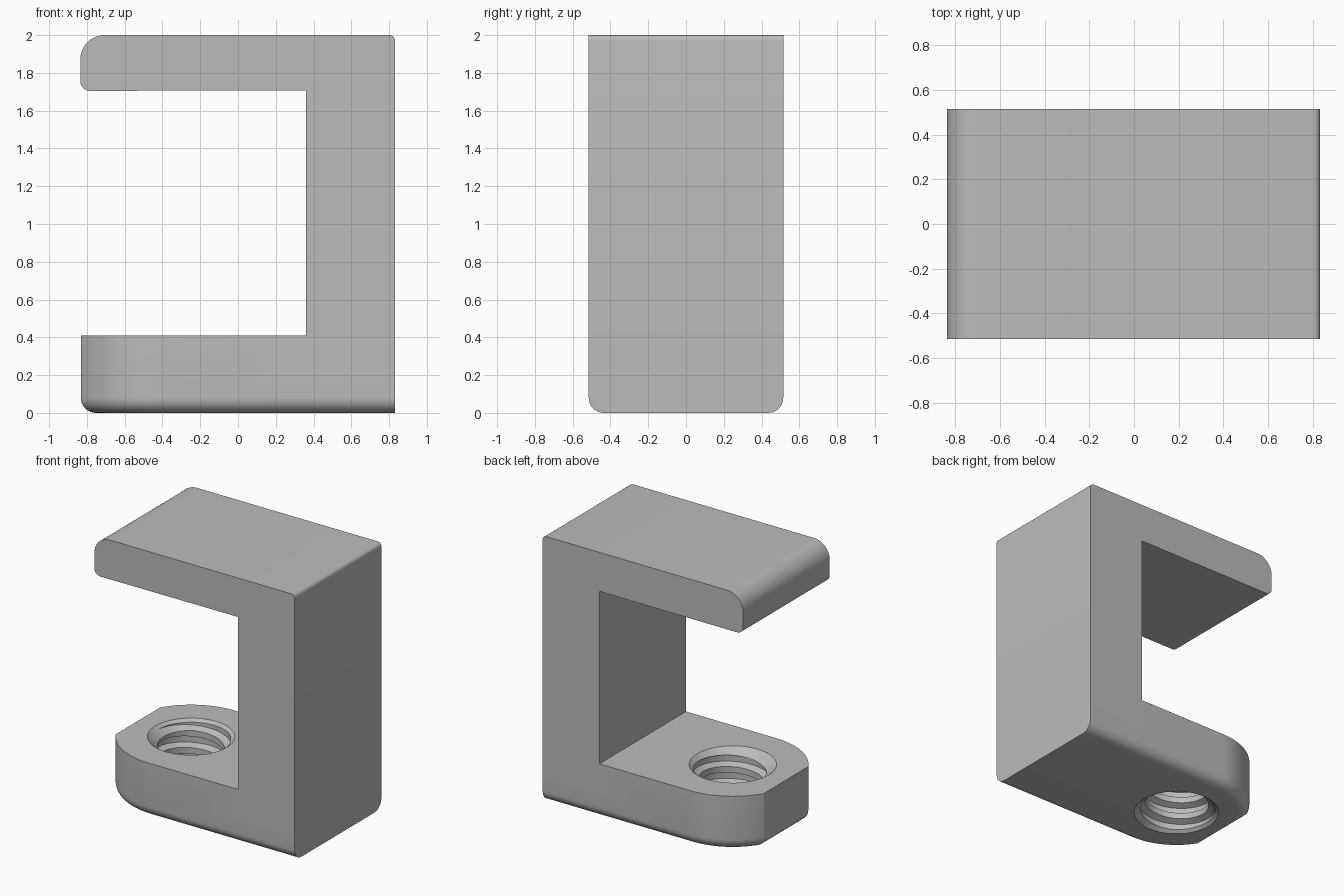
import bpy, bmesh
from math import pi, sin, cos, acos

cube = bpy.data.objects.get("Cube")
if cube:
    bpy.data.objects.remove(cube)

HALF = 0.515            # half depth of the body
BACK, INNER, TIP = 0.832, 0.36, -0.832
ARM_TOP = 0.41
HOLE_X = -0.39

grey = bpy.data.materials.new("plain grey")
grey.use_nodes = True
colour = (0.5, 0.5, 0.5, 1)
grey.diffuse_color = colour
grey.node_tree.nodes["Principled BSDF"].inputs["Base Color"].default_value = colour


def finish(name, bm):
    bmesh.ops.remove_doubles(bm, verts=bm.verts, dist=1e-5)
    bmesh.ops.recalc_face_normals(bm, faces=bm.faces)
    mesh = bpy.data.meshes.new(name)
    bm.to_mesh(mesh)
    bm.free()
    mesh.materials.append(grey)
    obj = bpy.data.objects.new(name, mesh)
    bpy.context.collection.objects.link(obj)
    return obj


def loft(name, rings):
    """Closed solid through a stack of equal-length rings."""
    bm = bmesh.new()
    rows = [[bm.verts.new(p) for p in ring] for ring in rings]
    for a, b in zip(rows, rows[1:]):
        for i in range(len(a)):
            j = (i + 1) % len(a)
            bm.faces.new((a[i], a[j], b[j], b[i]))
    bm.faces.new(rows[0])
    bm.faces.new(rows[-1])
    return finish(name, bm)


def arc(cx, cy, r, start, end, steps):
    return [(cx + r * cos(start + (end - start) * i / steps),
             cy + r * sin(start + (end - start) * i / steps))
            for i in range(steps + 1)]


def circle(r, z, steps=64):
    return [(x, y, z) for x, y in arc(HOLE_X, 0, r, 0, 2 * pi, steps)[:-1]]


def apply_boolean(target, tool, operation):
    mod = target.modifiers.new(operation.lower(), "BOOLEAN")
    mod.operation, mod.solver, mod.object = operation, "EXACT", tool
    bpy.context.view_layer.objects.active = target
    bpy.ops.object.modifier_apply(modifier=mod.name)
    bpy.data.objects.remove(tool)


# Lower arm: rounded tip cut off flat, bottom edge rolled over
def arm_outline(inset, z):
    r = HALF - inset
    reach = HOLE_X - (TIP + inset)
    stop = pi - acos(min(1, reach / r))
    half = arc(HOLE_X, 0, r, pi / 2, stop, 24)
    pts = [(BACK, r)] + half + [(x, -y) for x, y in reversed(half)] + [(BACK, -r)]
    return [(x, y, z) for x, y in pts]


ROLL = 0.08
rolls = [i / 8 * pi / 2 for i in range(9)]
body = loft("clamp_body",
            [arm_outline(ROLL * (1 - sin(a)), ROLL * (1 - cos(a))) for a in rolls]
            + [arm_outline(0, ARM_TOP)])

# Upright and upper jaw: one rounded profile pushed through the depth
profile = [(BACK, 0.2), (BACK, 1.97)]
profile += arc(BACK - 0.03, 1.97, 0.03, 0, pi / 2, 6)
profile += arc(-0.705, 1.87, 0.13, pi / 2, pi, 14)
profile += arc(-0.785, 1.755, 0.05, pi, 1.5 * pi, 8)
profile += [(INNER, 1.707), (INNER, 0.2)]
profile = [p for i, p in enumerate(profile) if i == 0 or p != profile[i - 1]]
upper = loft("upper_jaw", [[(x, y, z) for x, z in profile] for y in (-HALF, HALF)])
apply_boolean(body, upper, "UNION")

# Threaded hole: helical trapezoid strip trimmed flat at both ends
MINOR, MAJOR, PITCH, SEG = 0.228, 0.275, 0.13, 48
section = [(0, MINOR), (0.35, MINOR), (0.5, MAJOR), (0.85, MAJOR), (1, MINOR)]
bm = bmesh.new()
previous = None
for j in range(SEG * 8 + 1):
    a = 2 * pi * j / SEG
    column = [bm.verts.new((HOLE_X + r * cos(a), r * sin(a),
                            PITCH * (j / SEG + t - 3))) for t, r in section]
    if previous:
        for k in range(len(section) - 1):
            bm.faces.new((previous[k], column[k], column[k + 1], previous[k + 1]))
    previous = column
bmesh.ops.remove_doubles(bm, verts=bm.verts, dist=1e-5)
for level, up in ((-0.08, -1), (ARM_TOP + 0.08, 1)):
    bmesh.ops.bisect_plane(bm, geom=bm.verts[:] + bm.edges[:] + bm.faces[:],
                           plane_co=(0, 0, level), plane_no=(0, 0, up),
                           clear_outer=True)
bmesh.ops.holes_fill(bm, edges=[e for e in bm.edges if e.is_boundary], sides=0)
apply_boolean(body, finish("thread_cutter", bm), "DIFFERENCE")

# Countersinks at both mouths of the hole
WIDE = 0.298
for name, mouth, d in (("top_countersink", ARM_TOP, -1), ("bottom_countersink", 0, 1)):
    sink = loft(name, [circle(WIDE, mouth - d * 0.05), circle(WIDE, mouth),
                       circle(MINOR, mouth + d * 0.06)])
    apply_boolean(body, sink, "DIFFERENCE")

# Smooth rounds, crisp corners
bpy.ops.object.select_all(action="DESELECT")
body.select_set(True)
bpy.context.view_layer.objects.active = body
bpy.ops.object.shade_smooth_by_angle(angle=0.5)
